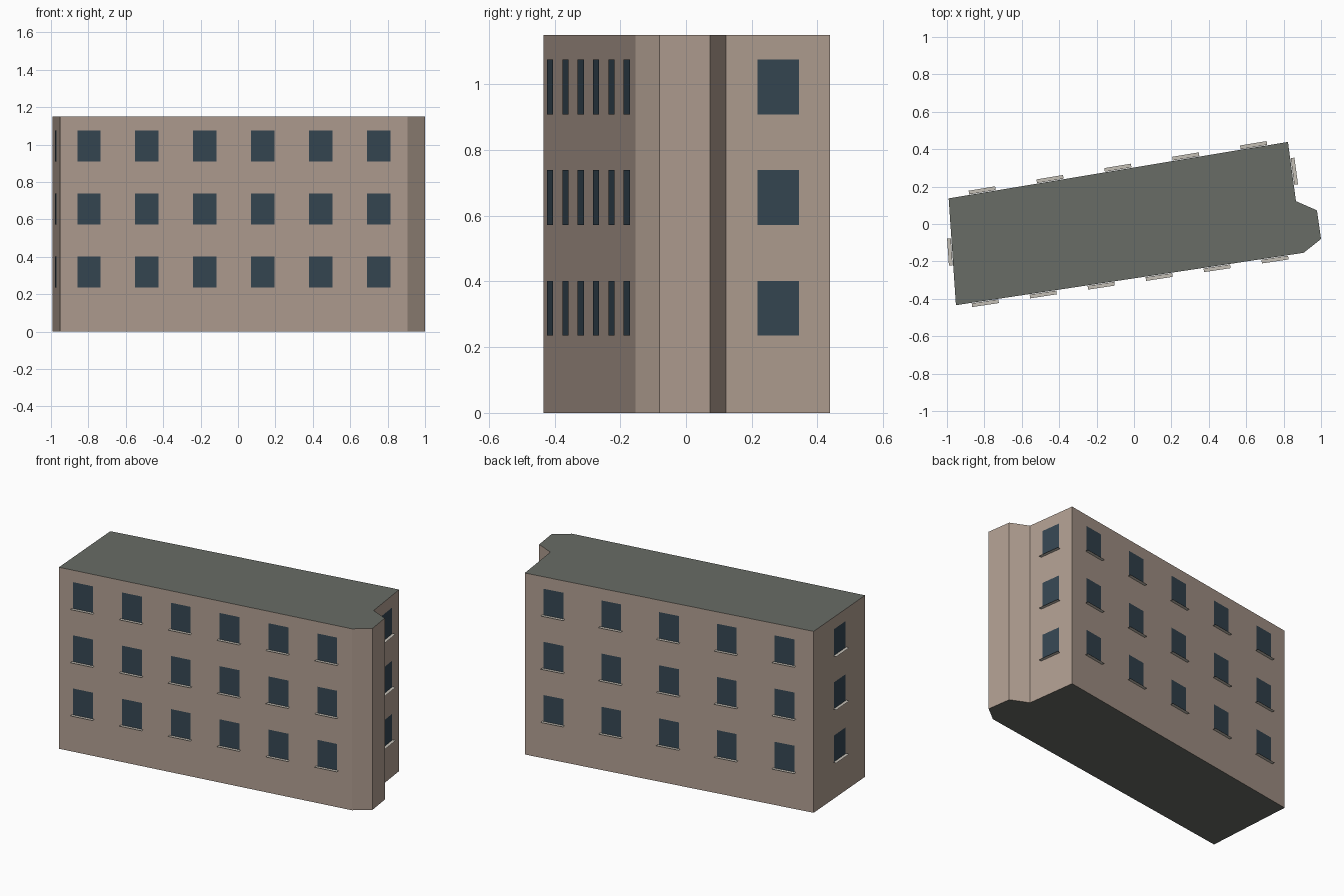
import bpy
from mathutils import Vector

if "Cube" in bpy.data.objects:
    bpy.data.objects.remove(bpy.data.objects["Cube"])

HEIGHT = 1.15
# Footprint, counter-clockwise from the front left corner
PLAN = [Vector(p) for p in [(-0.952, -0.434), (0.907, -0.154), (1.0, -0.08), (0.978, 0.073),
                            (0.866, 0.122), (0.823, 0.439), (-0.991, 0.137)]]
# Wall index -> number of window columns
COLUMNS = {0: 6, 4: 1, 5: 5, 6: 1}
WINDOW_BOTTOMS = [0.235, 0.572, 0.909]
WIN_W, WIN_H = 0.127, 0.167
SILL_W, SILL_D = 0.144, 0.023
GAP = 0.003


def material(name, rgb):
    m = bpy.data.materials.new(name)
    m.diffuse_color = (*rgb, 1)
    m.use_nodes = True
    m.node_tree.nodes["Principled BSDF"].inputs["Base Color"].default_value = m.diffuse_color
    return m


def make_object(name, verts, faces, mats):
    mesh = bpy.data.meshes.new(name)
    mesh.from_pydata(verts, [], faces)
    for m in mats:
        mesh.materials.append(m)
    obj = bpy.data.objects.new(name, mesh)
    bpy.context.collection.objects.link(obj)
    return obj


wall_mat = material("wall_plaster", (0.44, 0.345, 0.285))
roof_mat = material("roof_grey", (0.14, 0.15, 0.132))
glass_mat = material("window_glass", (0.036, 0.062, 0.085))
sill_mat = material("sill_stone", (0.56, 0.53, 0.47))

# Building body: extruded footprint with grey roof and base
n = len(PLAN)
verts = [(p.x, p.y, z) for z in (0, HEIGHT) for p in PLAN]
faces = [(i, (i + 1) % n, n + (i + 1) % n, n + i) for i in range(n)]
faces += [tuple(range(n, 2 * n)), tuple(reversed(range(n)))]
body = make_object("building_body", verts, faces, [wall_mat, roof_mat])
for f in list(body.data.polygons)[-2:]:
    f.material_index = 1

# Windows and flat sills, evenly spaced along each wall
win_v, sill_v = [], []
for wall, count in COLUMNS.items():
    a, b = PLAN[wall], PLAN[(wall + 1) % n]
    along = (b - a).normalized()
    out = Vector((along.y, -along.x))

    def point(centre, s, d, z):
        p = centre + along * s + out * d
        return (p.x, p.y, z)

    for k in range(count):
        c = a.lerp(b, (k + 0.5) / count)
        for z in WINDOW_BOTTOMS:
            w, s = WIN_W / 2, SILL_W / 2
            win_v += [point(c, -w, GAP, z), point(c, w, GAP, z),
                      point(c, w, GAP, z + WIN_H), point(c, -w, GAP, z + WIN_H)]
            sill_v += [point(c, -s, SILL_D, z), point(c, s, SILL_D, z),
                       point(c, s, GAP, z), point(c, -s, GAP, z)]

quads = [tuple(range(i, i + 4)) for i in range(0, len(win_v), 4)]
make_object("windows", win_v, quads, [glass_mat])
make_object("window_sills", sill_v, quads, [sill_mat])
